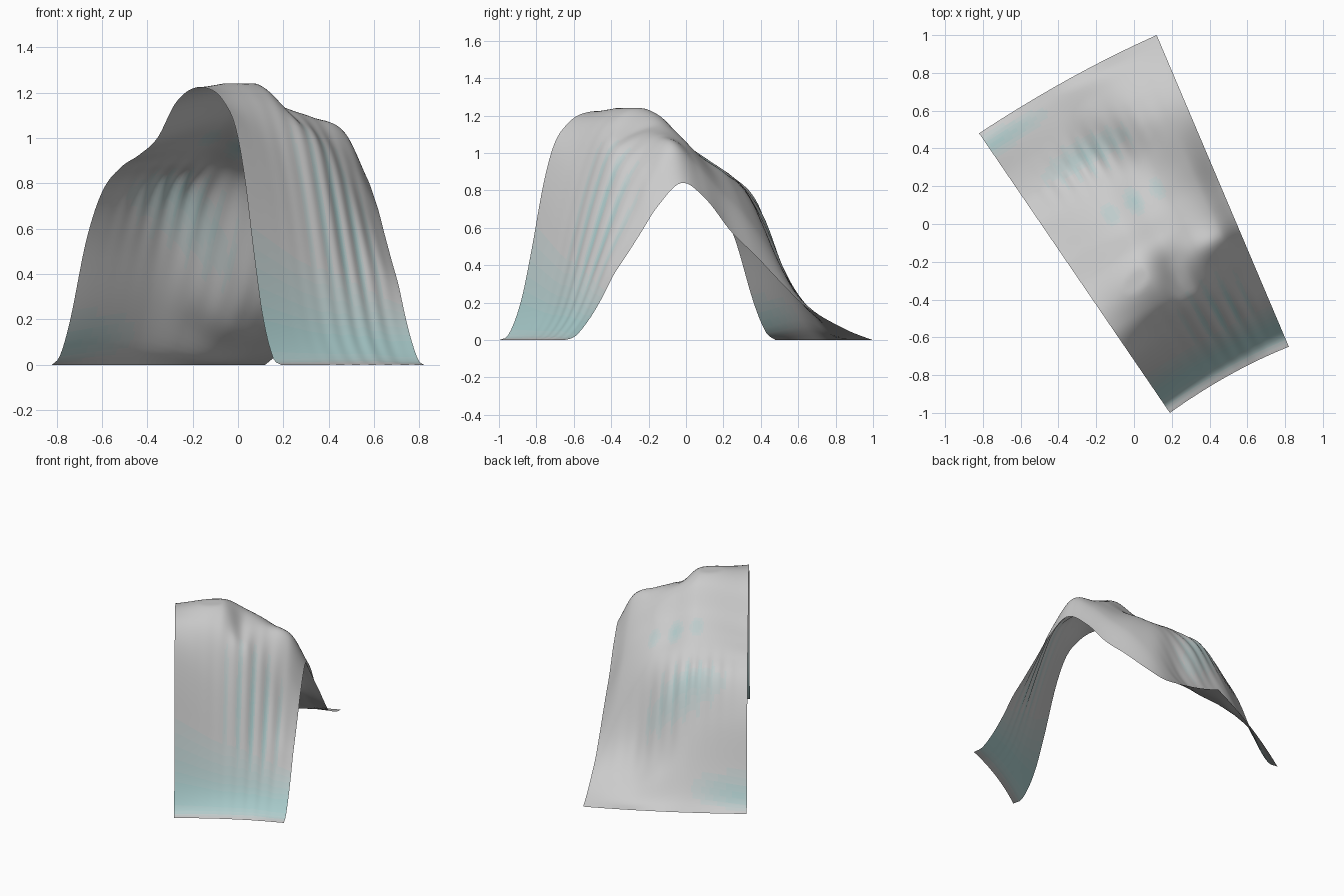
import bpy, bmesh, math
from mathutils import Vector

if "Cube" in bpy.data.objects:
    bpy.data.objects.remove(bpy.data.objects["Cube"])

NS, NT, TINTS = 90, 80, 9
# plan corners: near-left, near-right, far-left, far-right
NL, NR = Vector((0.19, -1.0)), Vector((0.82, -0.65))
FL, FR = Vector((-0.82, 0.48)), Vector((0.12, 1.0))

# height profiles from the near foot (0) to the far foot (1)
S = [0, .035, .08, .12, .16, .2, .25, .3, .38, .46, .54, .62, .7, .78, .85, .92, .965, 1]
T = [0, .36, .54, .7, .88, 1]
left_edge  = [0, .03, .21, .5, .83, 1.05, 1.16, 1.21, 1.22, 1.155, 1.0, .925, .87, .765, .55, .2, .04, 0]
centre     = [0, .03, .15, .36, .62, .85, 1.06, 1.17, 1.24, 1.21, 1.07, .98, .89, .78, .52, .24, .08, 0]
middle     = [0, .03, .14, .33, .56, .78, 1.0, 1.08, 1.135, 1.14, 1.01, .92, .83, .63, .34, .17, .05, 0]
shoulder   = [0, .03, .13, .29, .47, .66, .87, .99, 1.09, 1.06, .95, .86, .71, .38, .20, .09, .02, 0]
outer      = [0, .02, .11, .24, .4, .53, .69, .86, 1.03, .94, .80, .67, .49, .26, .14, .06, .02, 0]
right_edge = [0, .02, .11, .22, .35, .45, .58, .71, .84, .75, .58, .45, .31, .18, .11, .05, .02, 0]
PROFILES = [left_edge, centre, middle, shoulder, outer, right_edge]


def spline(xs, ys, x):
    n = len(xs)
    i = 0
    while i < n - 2 and x > xs[i + 1]:
        i += 1

    def slope(k):
        a, b = max(k - 1, 0), min(k + 1, n - 1)
        return (ys[b] - ys[a]) / (xs[b] - xs[a])
    h = xs[i + 1] - xs[i]
    u = (x - xs[i]) / h
    return ((2*u**3 - 3*u*u + 1) * ys[i] + (u**3 - 2*u*u + u) * h * slope(i)
            + (3*u*u - 2*u**3) * ys[i + 1] + (u**3 - u*u) * h * slope(i + 1))


def bump(x, c, w):
    return math.exp(-((x - c) / w) ** 2)


def pleat(s, t):
    # soft vertical folds on both steep faces, fading at the side edges
    edge = min(1, 8 * t, 8 * (1 - t))
    front = bump(t, .66, .25) * bump(s, .18, .1) * math.sin(t * math.tau * 9)
    back = bump(t, .42, .25) * bump(s, .78, .06) * math.sin(t * math.tau * 12)
    return edge * (front + 0.8 * back)


def point(s, t):
    near, far = NL.lerp(NR, t), FL.lerp(FR, t)
    p = near.lerp(far, s)
    p.y += 0.1 * t * (1 - t) * (1 - math.sin(math.pi * s))
    z = spline(T, [spline(S, row, s) for row in PROFILES], t)
    z += 0.013 * pleat(s, t)
    # sunken groove below the crest
    z -= 0.02 * bump(s, .34, .06) * bump(t, .5, .06)
    return Vector((p.x, p.y, min(max(z, 0), 1.24)))


def tint(s, t):
    # faded colour: lower hem, fold grooves, patches along the back
    hem = 0.9 * bump(s, .06, .06) * min(1, s / .03)
    hem_back = 0.7 * bump(s, .95, .03) * bump(t, .05, .25)
    grooves = 0.9 * max(0, -pleat(s, t))
    patches = 0.6 * bump(s, .6, .04) * bump(t, .5, .25) * (.6 + .4 * math.sin(t * 40))
    cliff = 0.5 * bump(s, .79, .04) * bump(t, .4, .25)
    return min(1, max(hem, hem_back, grooves, patches, cliff))


# draped arched sheet
bm = bmesh.new()
grid = [[bm.verts.new(point(i / NS, j / NT)) for j in range(NT + 1)] for i in range(NS + 1)]
for i in range(NS):
    for j in range(NT):
        f = bm.faces.new((grid[i][j], grid[i][j + 1], grid[i + 1][j + 1], grid[i + 1][j]))
        f.smooth = True
        f.material_index = round(tint((i + .5) / NS, (j + .5) / NT) * (TINTS - 1))
mesh = bpy.data.meshes.new("arched_sheet")
bm.to_mesh(mesh)
bm.free()

# grey fading to pale teal
grey, teal = Vector((.61, .61, .61, 1)), Vector((.36, .59, .59, 1))
for k in range(TINTS):
    m = bpy.data.materials.new(f"sheet_tint_{k}")
    m.diffuse_color = grey.lerp(teal, k / (TINTS - 1))
    m.use_nodes = True
    m.node_tree.nodes["Principled BSDF"].inputs["Base Color"].default_value = m.diffuse_color
    mesh.materials.append(m)
sheet = bpy.data.objects.new("arched_sheet", mesh)
bpy.context.collection.objects.link(sheet)
